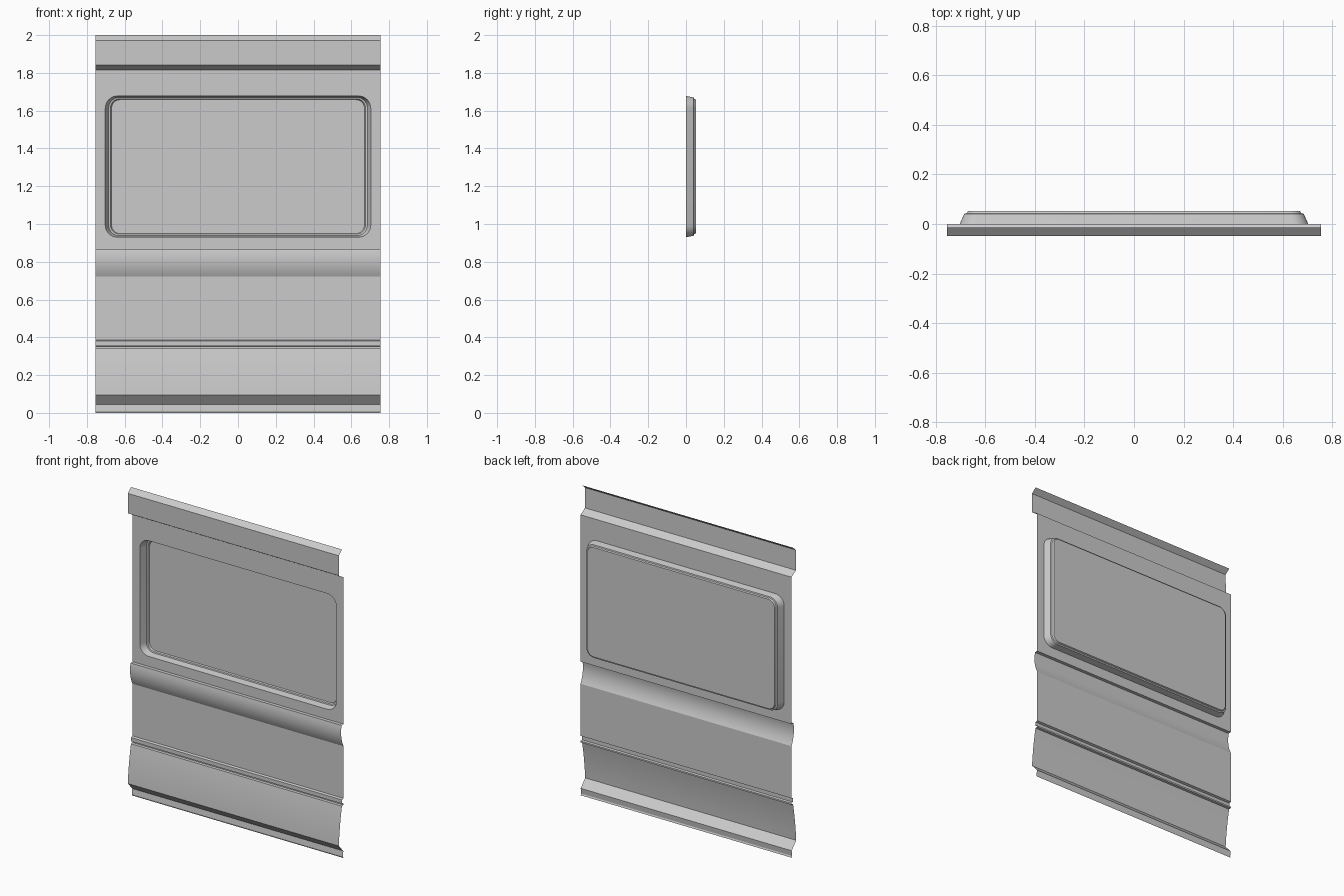
import bpy, bmesh
from math import sin, cos, pi

if "Cube" in bpy.data.objects:
    bpy.data.objects.remove(bpy.data.objects["Cube"])

HALF_W = 0.755
WIN_TOP, WIN_BOT = 1.815, 0.865      # flat band that holds the window


def finish(name, bm):
    bmesh.ops.remove_doubles(bm, verts=bm.verts, dist=1e-5)
    bm.normal_update()
    for f in bm.faces:               # visible side looks to the front
        if f.normal.y > 0:
            f.normal_flip()
    me = bpy.data.meshes.new(name)
    bm.to_mesh(me)
    bm.free()
    ob = bpy.data.objects.new(name, me)
    bpy.context.collection.objects.link(ob)
    bpy.ops.object.select_all(action='DESELECT')
    ob.select_set(True)
    bpy.context.view_layer.objects.active = ob
    bpy.ops.object.shade_smooth_by_angle(angle=0.3)
    return ob


def pressed_sheet(name, profile):
    """Sweep a (y, z) profile across the full width."""
    bm = bmesh.new()
    rows = [[bm.verts.new((s * HALF_W, y, z)) for s in (-1, 1)] for y, z in profile]
    for a, b in zip(rows, rows[1:]):
        bm.faces.new((a[0], b[0], b[1], a[1]))
    return finish(name, bm)


def curve(p0, p1, p2, n):
    """Quadratic curve through a (y, z) control polygon."""
    pts = []
    for i in range(n + 1):
        t = i / n
        pts.append(tuple((1 - t) ** 2 * a + 2 * t * (1 - t) * b + t * t * c
                         for a, b, c in zip(p0, p1, p2)))
    return pts


# Roof-edge band with its folded lip
pressed_sheet("upper_band", [(-0.015, 2.0), (-0.048, 1.972), (-0.046, 1.842), (0, WIN_TOP)])

# Bulged belt moulding and flat middle panel
belt = [(0, WIN_BOT)] + curve((-0.02, 0.864), (-0.036, 0.79), (0, 0.722), 10)
pressed_sheet("belt_and_middle_panel", belt + [(0, 0.385)])

# Small step moulding, curved skirt and bottom flange
skirt = curve((-0.016, 0.34), (-0.04, 0.22), (-0.048, 0.095), 8)
pressed_sheet("lower_skirt",
              [(0, 0.385), (-0.014, 0.38), (-0.014, 0.355), (0, 0.352), (0, 0.342)]
              + skirt + [(-0.002, 0.045), (-0.006, 0.01), (-0.002, 0)])

# Window band with stepped recess: (inset x, inset z, depth, radius)
STEPS = [(0, 0, 0, 0.065), (0.018, 0.008, 0.041, 0.056),
         (0.028, 0.016, 0.043, 0.048), (0.034, 0.02, 0.052, 0.044)]
SEG = 8
CORNERS = [(1, 1), (-1, 1), (-1, -1), (1, -1)]
zc, hx, hz = 1.304, 0.703, 0.374

bm = bmesh.new()
rings = []
for ix, iz, y, r in STEPS:
    ring = []
    for k, (sx, sz) in enumerate(CORNERS):
        for i in range(SEG + 1):
            a = k * pi / 2 + i / SEG * pi / 2
            ring.append(bm.verts.new((sx * (hx - ix - r) + r * cos(a), y,
                                      zc + sz * (hz - iz - r) + r * sin(a))))
    rings.append(ring)
n = len(rings[0])
for a, b in zip(rings, rings[1:]):
    for i in range(n):
        j = (i + 1) % n
        bm.faces.new((a[i], a[j], b[j], b[i]))
bm.faces.new(rings[-1])

# flat surround between the opening and the band edges
outer = [bm.verts.new((sx * HALF_W, 0, WIN_TOP if sz > 0 else WIN_BOT)) for sx, sz in CORNERS]
for k in range(4):
    base = k * (SEG + 1)
    for i in range(SEG):
        bm.faces.new((outer[k], rings[0][base + i], rings[0][base + i + 1]))
    bm.faces.new((outer[k], rings[0][base + SEG],
                  rings[0][(base + SEG + 1) % n], outer[(k + 1) % 4]))
bmesh.ops.recalc_face_normals(bm, faces=bm.faces)
finish("window_panel", bm)
